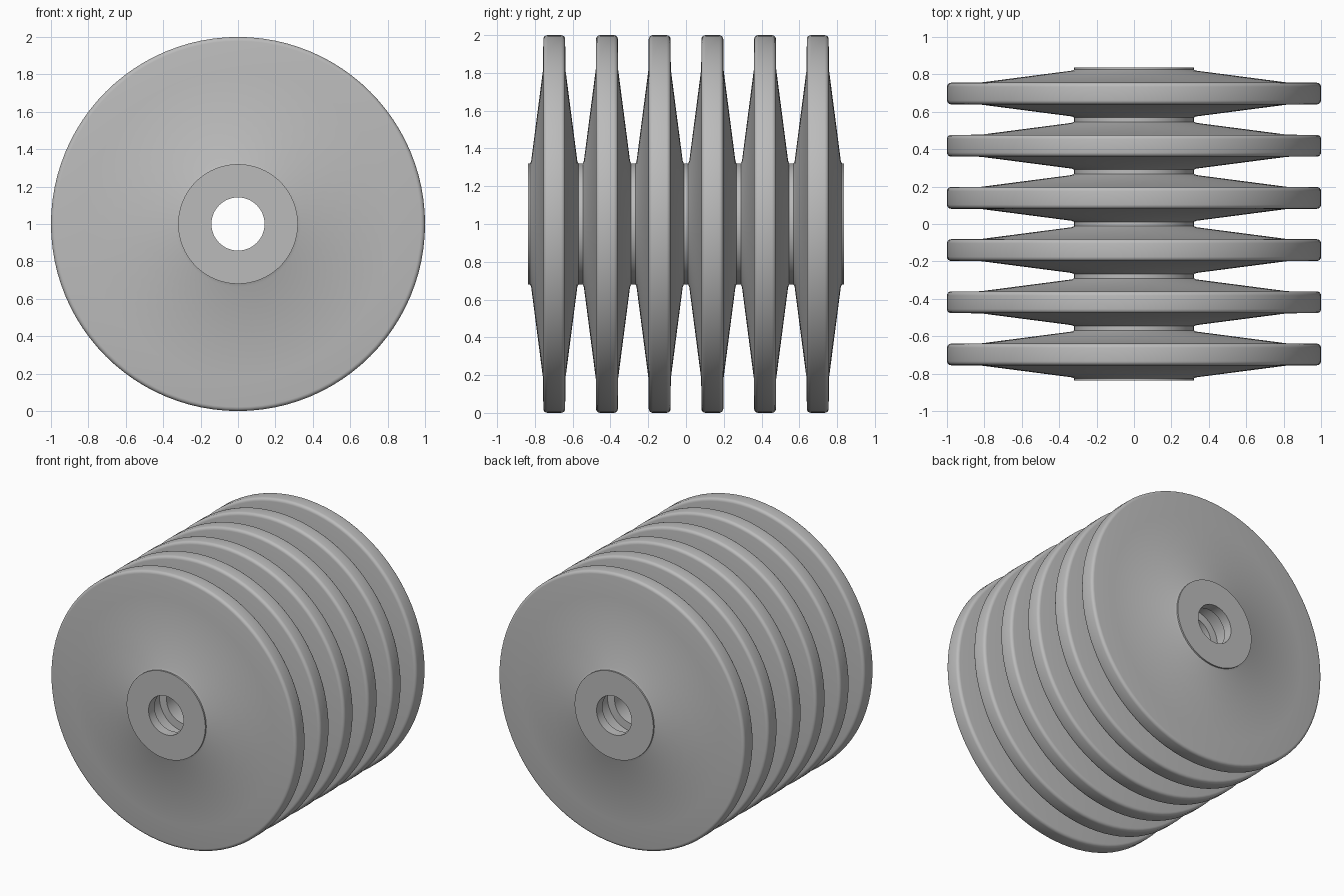
import bpy, bmesh, math
from mathutils import Vector

cube = bpy.data.objects.get("Cube")
if cube:
    bpy.data.objects.remove(cube, do_unlink=True)

DISCS, PITCH, HALF = 6, 0.279, 0.1395
SEGMENTS = 96

# Single plain grey finish
grey = bpy.data.materials.new("plain_grey")
grey.use_nodes = True
colour = (0.5, 0.5, 0.5, 1)
grey.diffuse_color = colour
grey.node_tree.nodes["Principled BSDF"].inputs["Base Color"].default_value = colour


def half_profile():
    """Radius and axial offset from the recessed bore out to the rim."""
    pts = [(0.2, 0), (0.2, 0.07), (0.142, 0.07), (0.142, HALF),
           (0.32, HALF), (0.32, 0.128), (0.335, 0.122), (0.82, 0.059)]
    # Rounded rim corner
    r = 0.022
    for i in range(5):
        a = math.pi / 2 * (1 - i / 4)
        pts.append((1 - r + r * math.cos(a), 0.058 - r + r * math.sin(a)))
    return pts


def disc_mesh():
    """Revolve the mirrored profile around the y axis."""
    side = half_profile()
    loop = side + [(r, -y) for r, y in reversed(side[1:])]
    bm = bmesh.new()
    verts = [bm.verts.new((r, y, 0)) for r, y in loop]
    edges = [bm.edges.new((v, verts[(i + 1) % len(verts)]))
             for i, v in enumerate(verts)]
    bmesh.ops.spin(bm, geom=verts + edges, cent=(0, 0, 0), axis=(0, 1, 0),
                   angle=math.tau, steps=SEGMENTS)
    bmesh.ops.remove_doubles(bm, verts=bm.verts, dist=1e-5)
    bmesh.ops.recalc_face_normals(bm, faces=bm.faces)
    mesh = bpy.data.meshes.new("disc")
    bm.to_mesh(mesh)
    bm.free()
    mesh.materials.append(grey)
    return mesh


# Stack of identical tapered discs touching at their hubs
mesh = disc_mesh()
for i in range(DISCS):
    disc = bpy.data.objects.new(f"tapered_disc_{i + 1}", mesh)
    disc.location = Vector((0, (i - (DISCS - 1) / 2) * PITCH, 1))
    bpy.context.collection.objects.link(disc)

# Smooth shading with crisp hub edges
bpy.ops.object.select_all(action='DESELECT')
disc.select_set(True)
bpy.context.view_layer.objects.active = disc
bpy.ops.object.shade_smooth_by_angle(angle=math.radians(30))
